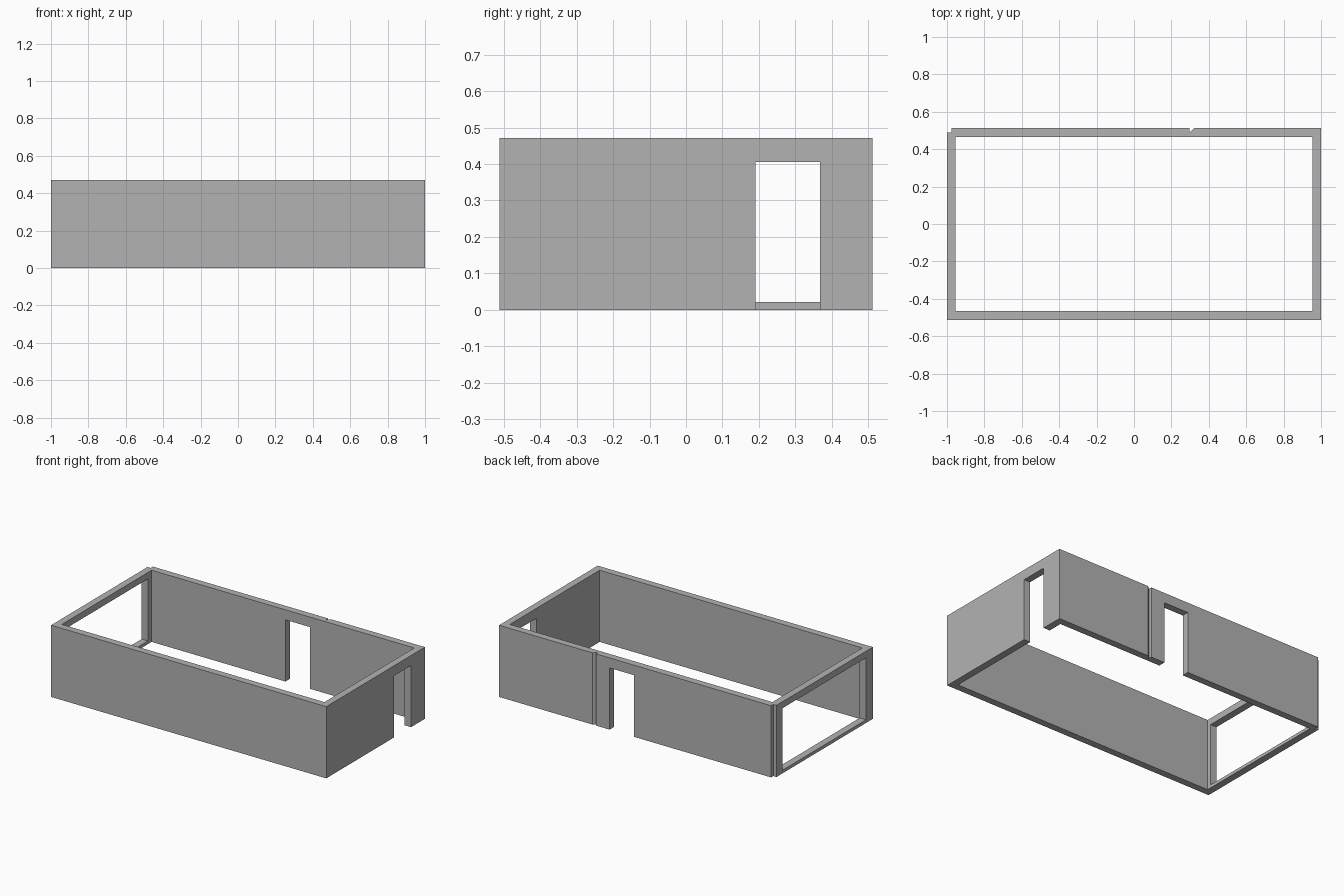
import bpy
import bmesh

cube = bpy.data.objects.get("Cube")
if cube:
    bpy.data.objects.remove(cube, do_unlink=True)

# Main dimensions
X, Y, H = 1.0, 0.512, 0.471
WALL = 0.046
STEP = 0.023
DOOR_TOP = 0.405

grey = bpy.data.materials.new("wall_grey")
grey.use_nodes = True
colour = (0.45, 0.45, 0.45, 1)
grey.diffuse_color = colour
grey.node_tree.nodes["Principled BSDF"].inputs["Base Color"].default_value = colour


def prism(name, plan, z0, z1):
    """Extrude a plan outline from z0 up to z1."""
    bm = bmesh.new()
    base = bm.faces.new([bm.verts.new((x, y, z0)) for x, y in plan])
    top = bmesh.ops.extrude_face_region(bm, geom=[base])["geom"]
    for v in top:
        if isinstance(v, bmesh.types.BMVert):
            v.co.z = z1
    bmesh.ops.recalc_face_normals(bm, faces=bm.faces)
    mesh = bpy.data.meshes.new(name)
    bm.to_mesh(mesh)
    bm.free()
    mesh.materials.append(grey)
    obj = bpy.data.objects.new(name, mesh)
    bpy.context.collection.objects.link(obj)
    return obj


def cut(target, name, x0, x1, y0, y1, z0, z1):
    """Cut a box-shaped opening and discard the cutter."""
    cutter = prism(name, [(x0, y0), (x1, y0), (x1, y1), (x0, y1)], z0, z1)
    cutter.hide_render = True
    mod = target.modifiers.new(name, "BOOLEAN")
    mod.operation = "DIFFERENCE"
    mod.solver = "EXACT"
    mod.object = cutter
    bpy.context.view_layer.objects.active = target
    bpy.ops.object.modifier_apply(modifier=mod.name)
    bpy.data.objects.remove(cutter, do_unlink=True)


# Outer outline, with the groove in the back wall and the stepped back corner
outline = [
    (-X, -Y), (X, -Y), (X, Y),
    (0.322, Y), (0.297, Y - STEP), (0.297, Y),
    (-X + STEP, Y), (-X + STEP, Y - STEP), (-X, Y - STEP),
]
walls = prism("room_walls", outline, 0, H)

# Hollow interior, open above and below
cut(walls, "interior", -X + WALL, X - WALL, -Y + WALL, Y - WALL, -0.1, H + 0.1)
# Doorways in the left and back walls
cut(walls, "left_doorway", X - 0.1, X + 0.1, 0.19, 0.368, -0.1, DOOR_TOP)
cut(walls, "back_doorway", 0.018, 0.197, Y - 0.1, Y + 0.1, -0.1, DOOR_TOP)
# Wide framed opening in the right wall, above a low sill
cut(walls, "wide_opening", -X - 0.1, -X + 0.1, -0.44, 0.428, 0.021, 0.428)
